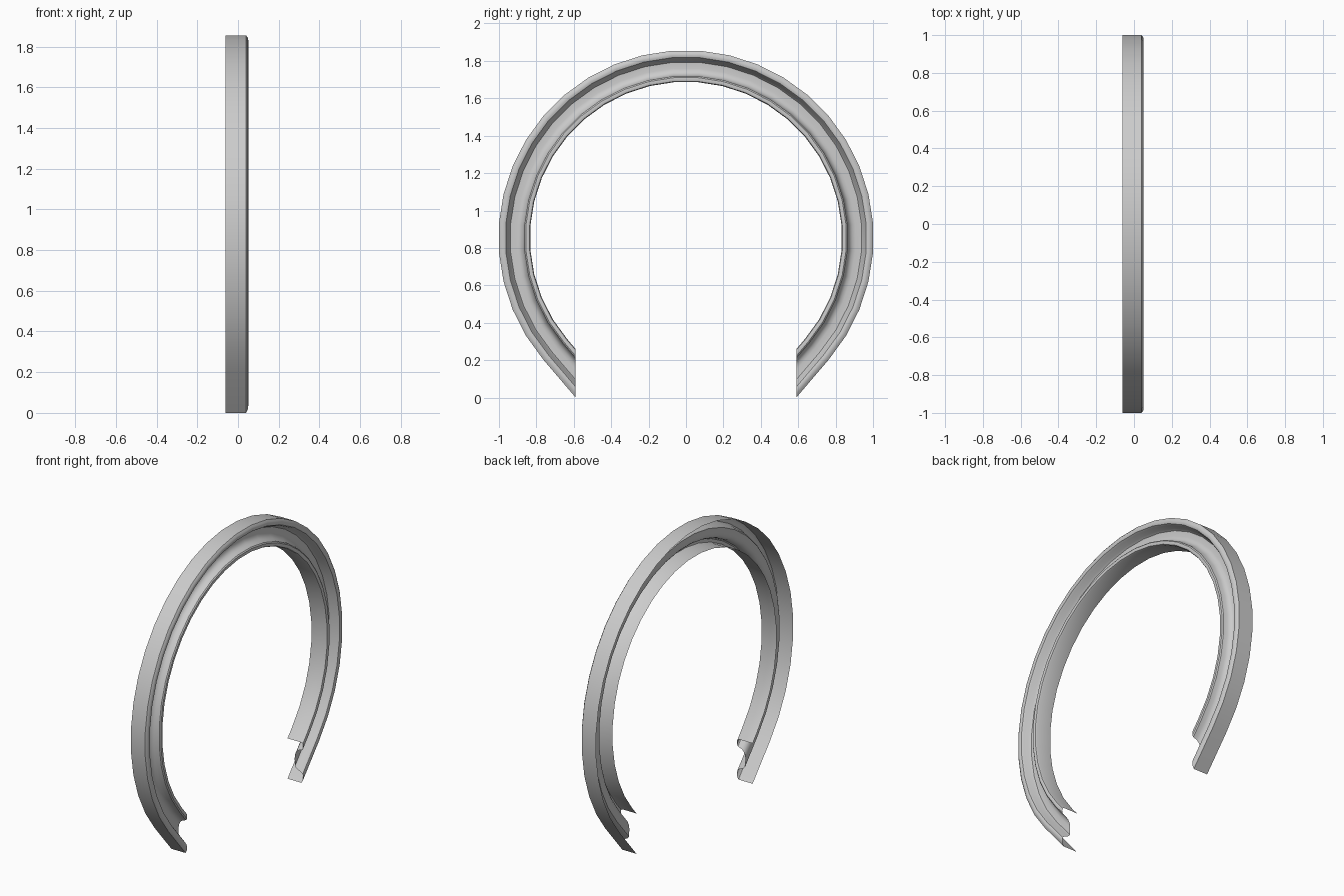
import bpy, bmesh
from math import sin, cos, radians

if "Cube" in bpy.data.objects:
    bpy.data.objects.remove(bpy.data.objects["Cube"])

CENTRE_Z = 0.854      # centre of the ring
CUT_Y = 0.59          # vertical cut of both ends
STEP = 9              # degrees per segment
FIRST = -40.5         # last ring angle before the straight ends

# Moulding cross-section (x, radius): open at the back, channel in the front
PROFILE = [(-0.061, 0.832), (0.040, 0.832), (0.048, 0.836), (0.051, 0.845),
           (0.050, 0.856), (0.044, 0.863), (0.018, 0.868), (0.004, 0.876),
           (-0.006, 0.888), (-0.010, 0.905), (-0.008, 0.938), (0.004, 0.947),
           (0.036, 0.956), (0.047, 0.963), (0.051, 0.974), (0.049, 0.988),
           (0.040, 1.0), (-0.061, 1.0)]


def ring_point(x, r, deg):
    r /= cos(radians(STEP / 2))
    a = radians(deg)
    return (x, r * cos(a), CENTRE_Z + r * sin(a))


def end_point(x, r, side):
    # run straight along the tangent to the vertical cut
    _, y, z = ring_point(x, r, FIRST)
    a = radians(FIRST)
    z += (y - CUT_Y) / sin(a) * cos(a)
    return (x, side * CUT_Y, z)


# Sections from the +y end over the top to the -y end
sections = [[end_point(x, r, 1) for x, r in PROFILE]]
for i in range(30):
    sections.append([ring_point(x, r, FIRST + i * STEP) for x, r in PROFILE])
sections.append([end_point(x, r, -1) for x, r in PROFILE])

# Skin the sections
bm = bmesh.new()
rows = [[bm.verts.new(p) for p in s] for s in sections]
for a, b in zip(rows, rows[1:]):
    for j in range(len(PROFILE) - 1):
        bm.faces.new((a[j], a[j + 1], b[j + 1], b[j]))
bm.normal_update()
# Outer wall must face away from the centre
top = max(bm.faces, key=lambda f: f.calc_center_median().z)
if top.normal.z < 0:
    bmesh.ops.reverse_faces(bm, faces=bm.faces[:])

mesh = bpy.data.meshes.new("arch_moulding")
bm.to_mesh(mesh)
bm.free()
arch = bpy.data.objects.new("arch_moulding", mesh)
bpy.context.collection.objects.link(arch)
bpy.context.view_layer.objects.active = arch
arch.select_set(True)
bpy.ops.object.shade_smooth_by_angle(angle=radians(30))
